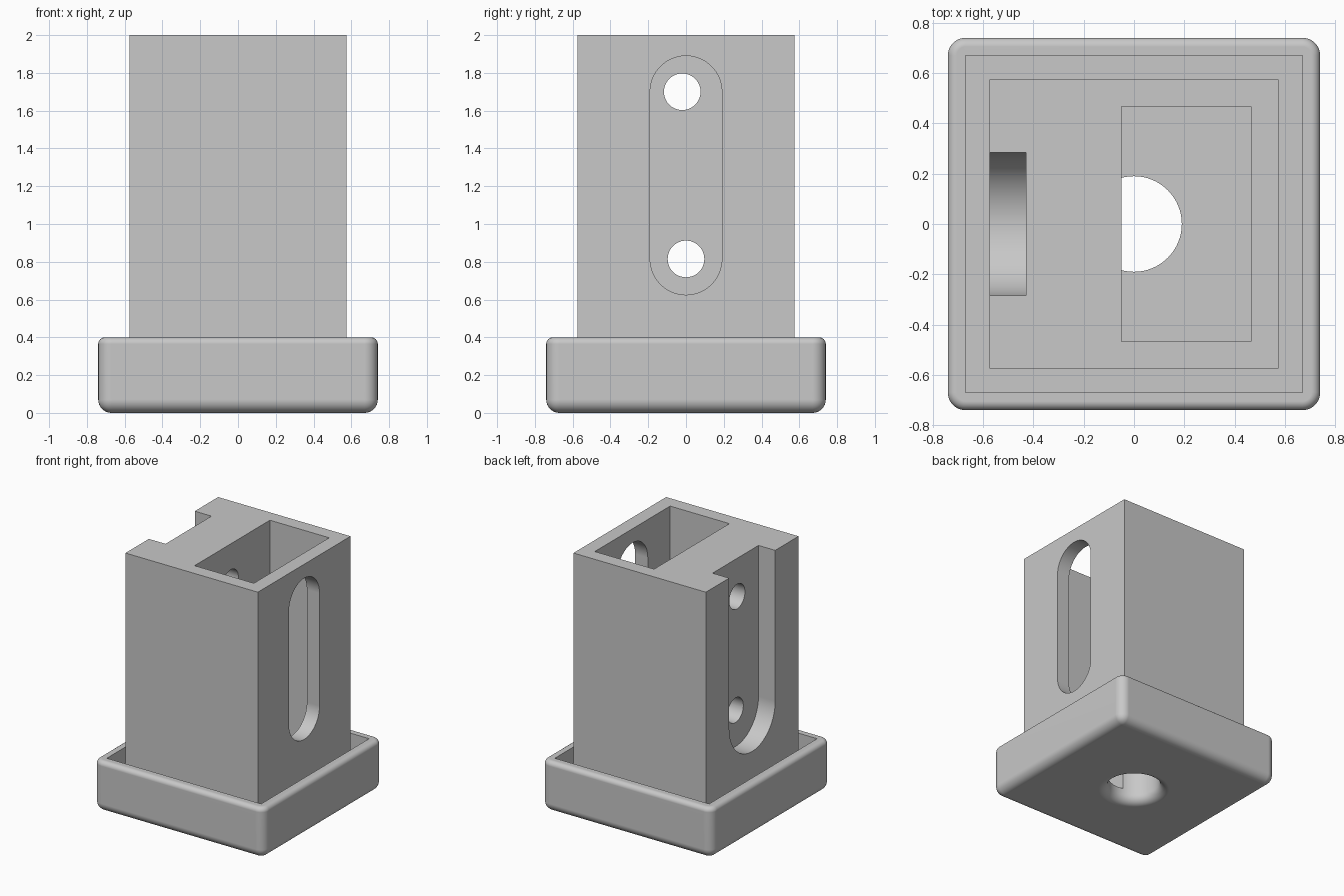
import bpy
import bmesh
from math import pi, cos, sin, radians
from mathutils import Matrix, Vector

cube = bpy.data.objects.get("Cube")
if cube:
    bpy.data.objects.remove(cube, do_unlink=True)

GREY = (0.58, 0.58, 0.58, 1)
mat = bpy.data.materials.new("plain grey")
mat.use_nodes = True
mat.diffuse_color = GREY
mat.node_tree.nodes["Principled BSDF"].inputs["Base Color"].default_value = GREY

FLOOR = 0.11      # top of the tray floor
LOW, HIGH = 0.815, 1.70   # heights of the two cross holes


def finish(name, bm):
    bmesh.ops.recalc_face_normals(bm, faces=bm.faces)
    mesh = bpy.data.meshes.new(name)
    bm.to_mesh(mesh)
    bm.free()
    mesh.materials.append(mat)
    obj = bpy.data.objects.new(name, mesh)
    bpy.context.collection.objects.link(obj)
    return obj


def box_bmesh(lo, hi):
    lo, hi = Vector(lo), Vector(hi)
    bm = bmesh.new()
    bmesh.ops.create_cube(bm, size=1, matrix=Matrix.Translation((lo + hi) / 2)
                          @ Matrix.Diagonal((*(hi - lo), 1)))
    return bm


def box(name, lo, hi):
    return finish(name, box_bmesh(lo, hi))


def prism_x(name, outline, x0, x1):
    """Extrude a (y, z) outline along x."""
    bm = bmesh.new()
    face = bm.faces.new([bm.verts.new((x0, y, z)) for y, z in outline])
    new = bmesh.ops.extrude_face_region(bm, geom=[face])["geom"]
    verts = [v for v in new if isinstance(v, bmesh.types.BMVert)]
    bmesh.ops.translate(bm, verts=verts, vec=(x1 - x0, 0, 0))
    return finish(name, bm)


def arc(y, z, r, start, end, n=32):
    return [(y + r * cos(start + (end - start) * i / n),
             z + r * sin(start + (end - start) * i / n)) for i in range(n + 1)]


def lathe_z(name, profile, steps=64):
    """Spin a closed (r, z) profile round the z axis."""
    bm = bmesh.new()
    verts = [bm.verts.new((r, 0, z)) for r, z in profile]
    edges = [bm.edges.new(pair) for pair in zip(verts, verts[1:])]
    bmesh.ops.spin(bm, geom=verts + edges, axis=(0, 0, 1), cent=(0, 0, 0),
                   angle=2 * pi, steps=steps)
    bmesh.ops.remove_doubles(bm, verts=bm.verts, dist=0.0001)
    return finish(name, bm)


def cut(target, cutters):
    for cutter in cutters:
        cutter.hide_render = True
        mod = target.modifiers.new("cut", "BOOLEAN")
        mod.operation = "DIFFERENCE"
        mod.solver = "EXACT"
        mod.object = cutter
        bpy.ops.object.select_all(action="DESELECT")
        bpy.context.view_layer.objects.active = target
        target.select_set(True)
        bpy.ops.object.modifier_apply(modifier=mod.name)


def smooth(obj):
    bpy.ops.object.select_all(action="DESELECT")
    bpy.context.view_layer.objects.active = obj
    obj.select_set(True)
    bpy.ops.object.shade_smooth_by_angle(angle=radians(30))
    mod = obj.modifiers.new("even shading", "WEIGHTED_NORMAL")
    mod.keep_sharp = True


# Base tray: rounded sides and underside, finer rounding on the rim
bm = box_bmesh((-0.74, -0.74, 0), (0.74, 0.74, 0.4))
lower = [e for e in bm.edges if min(v.co.z for v in e.verts) < 0.1]
bmesh.ops.bevel(bm, geom=lower, offset=0.07, segments=8, profile=0.5, affect="EDGES")
rim = [e for e in bm.edges if min(v.co.z for v in e.verts) > 0.39]
bmesh.ops.bevel(bm, geom=rim, offset=0.035, segments=6, profile=0.5, affect="EDGES")
base = finish("base_tray", bm)

# Tower block standing on the tray floor
tower = box("tower", (-0.575, -0.575, FLOOR), (0.575, 0.575, 2))

# Drain hole with a rounded lower lip, running a little way up the tower
lip = [(0.26 - 0.07 * sin(a), 0.07 - 0.07 * cos(a))
       for a in [pi / 2 * i / 10 for i in range(11)]]
drill = lathe_z("drain_cutter", [(0, -0.05), (0.26, -0.05)] + lip + [(0.19, 0.3), (0, 0.3)])

# Pocket, outer groove, side slot and the two cross holes
pocket = box("pocket_cutter", (-0.05, -0.467, 0), (0.465, 0.467, 2.2))
groove = prism_x("groove_cutter",
                 arc(0, LOW, 0.285, pi, 2 * pi) + [(0.285, 2.2), (-0.285, 2.2)],
                 -0.7, -0.43)
slot = prism_x("slot_cutter",
               arc(0, LOW, 0.19, pi, 2 * pi) + arc(0, HIGH, 0.19, 0, pi), 0.3, 0.7)
holes = [prism_x("hole_cutter", arc(y, z, 0.097, 0, 2 * pi, 48)[:-1], -0.6, 0.1)
         for y, z in ((0, LOW), (-0.02, HIGH))]
tray = box("tray_cutter", (-0.67, -0.67, FLOOR), (0.67, 0.67, 0.6))

cut(base, [tray, drill])
cut(tower, [pocket, groove, slot, *holes, drill])

for helper in [tray, drill, pocket, groove, slot, *holes]:
    bpy.data.objects.remove(helper, do_unlink=True)
for part in (base, tower):
    smooth(part)
